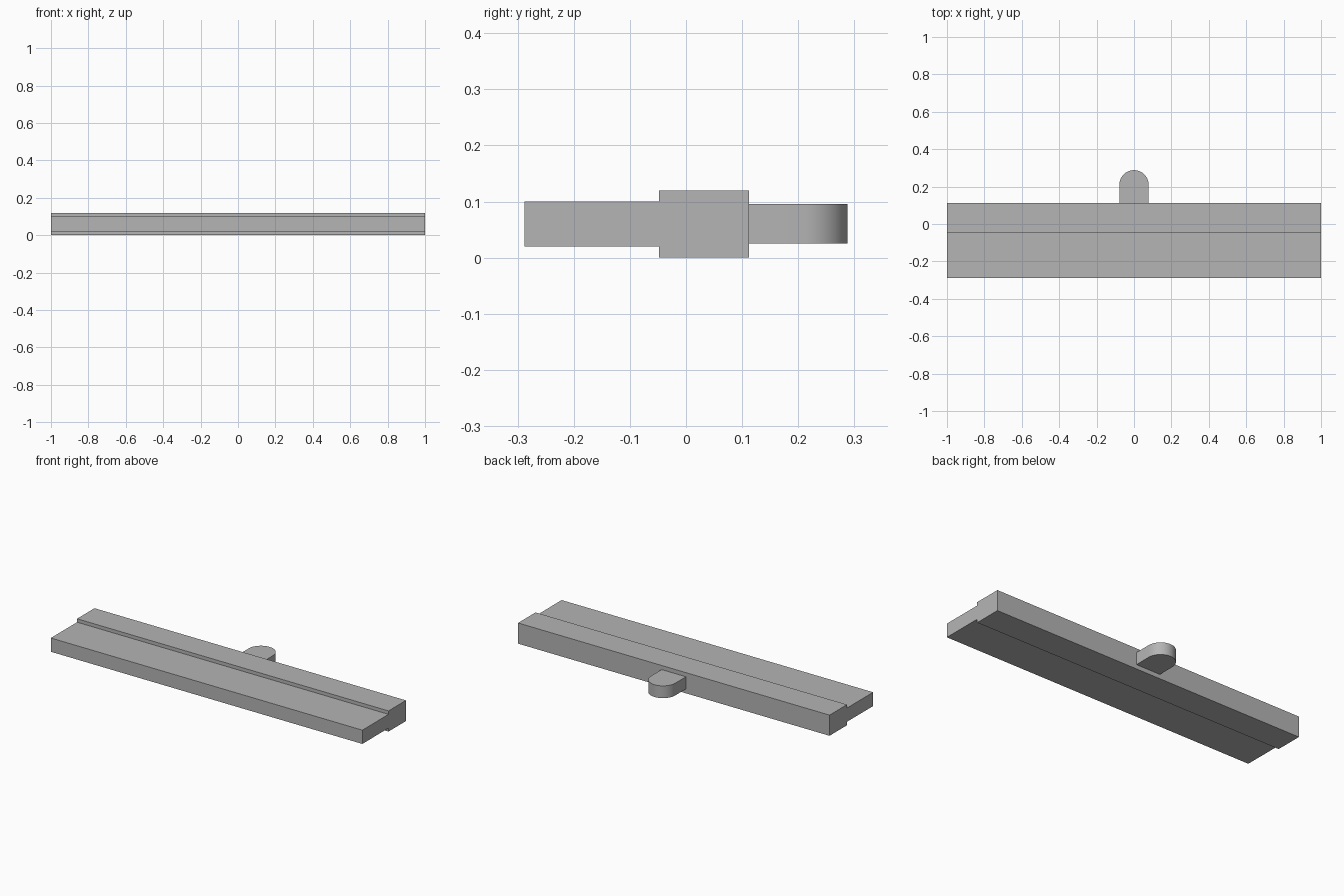
import bpy
import bmesh
from math import pi, sin, cos
from mathutils import Vector

cube = bpy.data.objects.get("Cube")
if cube:
    bpy.data.objects.remove(cube, do_unlink=True)

grey = bpy.data.materials.new("plain_grey")
grey.use_nodes = True
colour = (0.46, 0.46, 0.46, 1)
grey.diffuse_color = colour
grey.node_tree.nodes["Principled BSDF"].inputs["Base Color"].default_value = colour


def extrude_profile(name, points, direction):
    """Sweep a closed flat outline along a direction into a solid."""
    bm = bmesh.new()
    face = bm.faces.new([bm.verts.new(p) for p in points])
    swept = bmesh.ops.extrude_face_region(bm, geom=[face], use_keep_orig=True)
    moved = [v for v in swept["geom"] if isinstance(v, bmesh.types.BMVert)]
    bmesh.ops.translate(bm, verts=moved, vec=Vector(direction))
    bmesh.ops.recalc_face_normals(bm, faces=bm.faces)
    mesh = bpy.data.meshes.new(name)
    bm.to_mesh(mesh)
    bm.free()
    mesh.materials.append(grey)
    obj = bpy.data.objects.new(name, mesh)
    bpy.context.collection.objects.link(obj)
    return obj


# Long bar: thin front tongue stepping up and down to a thicker back rail
front, step, back = -0.288, -0.048, 0.112
mid, thin, thick = 0.06, 0.04, 0.06
upper = [(front, thin), (step, thin), (step, thick), (back, thick)]
outline = upper + [(y, -h) for y, h in reversed(upper)]
extrude_profile("stepped_bar", [(-1, y, mid + h) for y, h in outline], (2, 0, 0))

# Round-ended tab centred on the back of the rail
radius, tip, segments = 0.078, 0.288, 32
arc = [(radius * cos(pi * i / segments), tip - radius + radius * sin(pi * i / segments))
       for i in range(segments + 1)]
tab_outline = [(-radius, back), (radius, back)] + arc
tab = extrude_profile("rounded_tab", [(x, y, 0.025) for x, y in tab_outline], (0, 0, 0.071))

# Smooth the curved end while keeping its rims sharp
bpy.ops.object.select_all(action='DESELECT')
tab.select_set(True)
bpy.context.view_layer.objects.active = tab
bpy.ops.object.shade_smooth_by_angle(angle=pi / 6)
